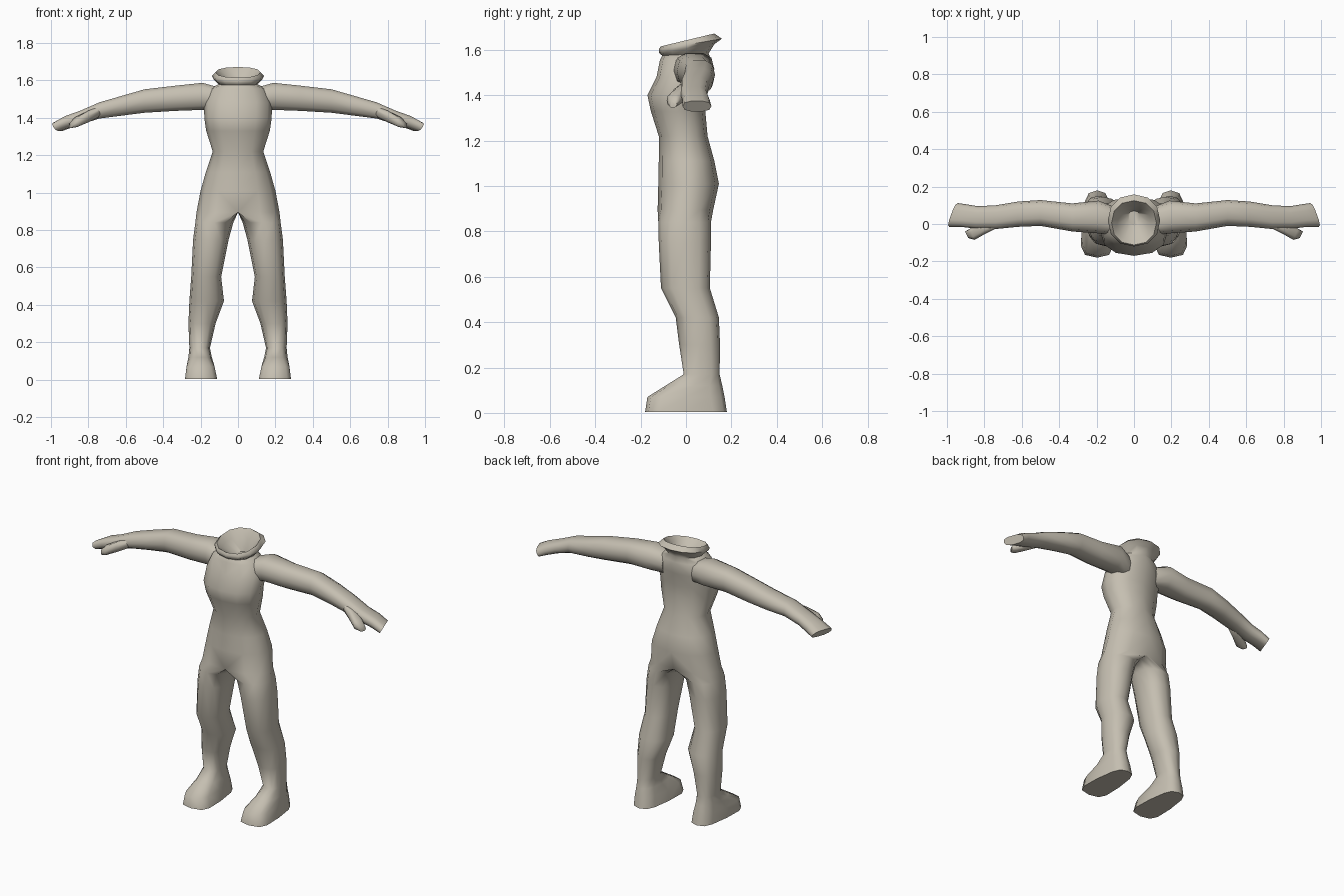
import bpy, bmesh
from math import cos, sin, pi, radians, copysign
from mathutils import Vector

cube = bpy.data.objects.get("Cube")
if cube:
    bpy.data.objects.remove(cube, do_unlink=True)

COLOUR = (0.56, 0.52, 0.44, 1)
cloth = bpy.data.materials.new("warm_grey_cloth")
cloth.use_nodes = True
cloth.diffuse_color = COLOUR
shader = cloth.node_tree.nodes["Principled BSDF"]
shader.inputs["Base Color"].default_value = COLOUR
shader.inputs["Roughness"].default_value = 0.8


def unit_ring(count, power=1.0):
    """Points round a unit circle; a power below one makes it squarer."""
    pts = []
    for i in range(count):
        a = 2 * pi * i / count
        c, s = round(cos(a), 6), round(sin(a), 6)
        pts.append((copysign(abs(c) ** power, c), copysign(abs(s) ** power, s)))
    return pts


def loft(name, rings, open_middle=False):
    """Skin the rings, cap both ends and mirror the part to the other side."""
    bm = bmesh.new()
    loops = [[bm.verts.new(p) for p in ring] for ring in rings]
    n = len(loops[0])
    for a, b in zip(loops, loops[1:]):
        for i in range(n):
            j = (i + 1) % n
            bm.faces.new((a[i], a[j], b[j], b[i]))
    bm.faces.new(loops[0])
    bm.faces.new(loops[-1])
    bmesh.ops.recalc_face_normals(bm, faces=bm.faces)
    if open_middle:
        inner = [f for f in bm.faces if all(abs(v.co.x) < 1e-4 for v in f.verts)]
        bmesh.ops.delete(bm, geom=inner, context="FACES")
    mesh = bpy.data.meshes.new(name)
    bm.to_mesh(mesh)
    bm.free()
    mesh.materials.append(cloth)
    obj = bpy.data.objects.new(name, mesh)
    bpy.context.collection.objects.link(obj)
    bpy.ops.object.select_all(action="DESELECT")
    obj.select_set(True)
    bpy.context.view_layer.objects.active = obj
    bpy.ops.object.shade_smooth_by_angle(angle=radians(65))
    mirror = obj.modifiers.new("mirror", "MIRROR")
    mirror.use_clip = True
    mirror.merge_threshold = 0.0005
    return obj


def leg_ring(z, x_in, x_out, front, back, power=0.85, taper=0.0):
    mx, hx = (x_in + x_out) / 2, (x_out - x_in) / 2
    my, hy = (front + back) / 2, (back - front) / 2
    return [Vector((mx + hx * c * (1 - taper * s), my + hy * s, z))
            for c, s in unit_ring(12, power)]


def torso_ring(z, x_out, front, back, tilt=0.0):
    """Half ring whose inner points lie on the middle plane."""
    my, hy = (front + back) / 2, (back - front) / 2
    ring = []
    for c, s in unit_ring(12, 0.9):
        y = my + hy * s
        ring.append(Vector((x_out * max(c, 0), y, z + tilt * y)))
    return ring


def arm_ring(x, low, high, front, back, slant=0.0, lean=0.0):
    my, hy = (front + back) / 2, (back - front) / 2
    mz, hz = (low + high) / 2, (high - low) / 2
    return [Vector((x - slant * hy * c + lean * hz * s, my + hy * c, mz + hz * s))
            for c, s in unit_ring(10, 0.75)]


# Foot, leg, torso and hollow collar as one half body
body = [
    leg_ring(.005, .115, .28, -.18, .18, .6, .2),
    leg_ring(.07, .125, .275, -.17, .17, .65, .15),
    leg_ring(.12, .14, .265, -.09, .16),
    leg_ring(.17, .15, .26, -.01, .148),
    leg_ring(.30, .12, .265, -.03, .15),
    leg_ring(.42, .075, .26, -.045, .145),
    leg_ring(.55, .09, .25, -.11, .105),
    leg_ring(.75, .05, .24, -.12, .11),
    leg_ring(.84, .025, .228, -.122, .11),
    torso_ring(.895, .222, -.125, .12),
    torso_ring(1.01, .2, -.122, .145),
    torso_ring(1.11, .172, -.12, .125),
    torso_ring(1.22, .135, -.12, .095),
    torso_ring(1.33, .17, -.155, .085),
    torso_ring(1.40, .18, -.17, .085),
    torso_ring(1.48, .182, -.13, .1),
    torso_ring(1.555, .15, -.115, .11),
    torso_ring(1.58, .105, -.105, .1, .05),
    torso_ring(1.605, .13, -.118, .125, .16),
    torso_ring(1.622, .14, -.12, .158, .17),
    torso_ring(1.642, .12, -.112, .125, .24),
    torso_ring(1.61, .09, -.085, .09, .15),
    torso_ring(1.55, .035, -.01, .07),
]
loft("body", body, open_middle=True)

# Arms from inside the shoulder out to the mitten hand
arm = [
    arm_ring(.10, 1.43, 1.565, -.06, .09),
    arm_ring(.19, 1.44, 1.59, -.05, .125),
    arm_ring(.33, 1.435, 1.575, -.04, .11),
    arm_ring(.50, 1.425, 1.555, -.01, .128),
    arm_ring(.62, 1.41, 1.52, -.015, .12),
    arm_ring(.74, 1.395, 1.485, -.027, .10),
    arm_ring(.84, 1.365, 1.44, -.025, .095, .1),
    arm_ring(.91, 1.345, 1.41, -.015, .105, .25, .3),
    arm_ring(.965, 1.328, 1.375, -.015, .112, .36, .6),
]
loft("arms", arm)

# Thumbs pointing forward and down
thumb = [
    arm_ring(.73, 1.41, 1.465, -.02, .04),
    arm_ring(.80, 1.375, 1.44, -.055, .02),
    arm_ring(.865, 1.35, 1.405, -.085, -.025, -.4),
    arm_ring(.895, 1.345, 1.375, -.075, -.04, -.5),
]
loft("thumbs", thumb)
